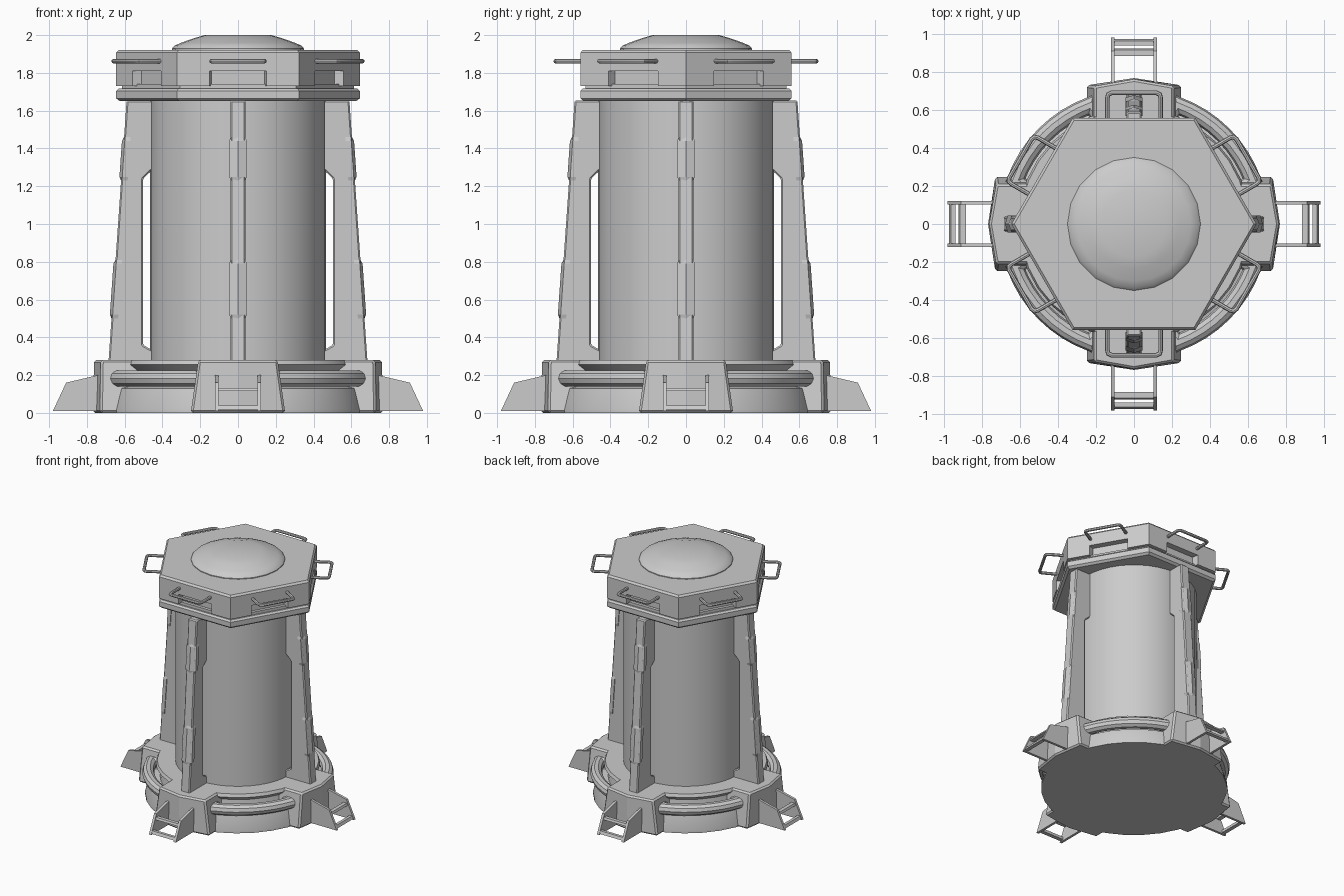
import bpy, bmesh
from math import sin, cos, pi, radians
from mathutils import Matrix, Vector

if "Cube" in bpy.data.objects:
    bpy.data.objects.remove(bpy.data.objects["Cube"])


def finish(name, bm, turn=0.0, smooth=False, bevel=0.0):
    bmesh.ops.remove_doubles(bm, verts=bm.verts, dist=1e-5)
    bmesh.ops.recalc_face_normals(bm, faces=bm.faces)
    bmesh.ops.rotate(bm, verts=bm.verts, matrix=Matrix.Rotation(turn, 3, 'Z'))
    me = bpy.data.meshes.new(name)
    bm.to_mesh(me)
    bm.free()
    ob = bpy.data.objects.new(name, me)
    bpy.context.collection.objects.link(ob)
    if bevel:
        m = ob.modifiers.new("edge_bevel", 'BEVEL')
        m.width, m.segments, m.limit_method = bevel, 1, 'ANGLE'
    if smooth:
        bpy.ops.object.select_all(action='DESELECT')
        ob.select_set(True)
        bpy.context.view_layer.objects.active = ob
        bpy.ops.object.shade_smooth_by_angle(angle=radians(32))
    return ob


def loft(bm, a, b):
    """Close a solid between two matching outlines."""
    va = [bm.verts.new(p) for p in a]
    vb = [bm.verts.new(p) for p in b]
    n = len(va)
    bm.faces.new(va)
    bm.faces.new(vb)
    for i in range(n):
        j = (i + 1) % n
        bm.faces.new((va[i], va[j], vb[j], vb[i]))


def plate(bm, prof, y0, y1):
    """Extrude an (x, z) profile along y."""
    loft(bm, [(x, y0, z) for x, z in prof], [(x, y1, z) for x, z in prof])


def lathe(name, prof, sides, smooth=True):
    bm = bmesh.new()
    vs = [bm.verts.new((r, 0, z)) for r, z in prof]
    es = [bm.edges.new(p) for p in zip(vs, vs[1:])]
    bmesh.ops.spin(bm, geom=vs + es, cent=(0, 0, 0), axis=(0, 0, 1),
                   angle=2 * pi, steps=sides, use_merge=True)
    return finish(name, bm, smooth=smooth)


def tube(name, pts, r, turn, sides=8):
    """Sweep a round section along a flat path."""
    bm = bmesh.new()
    pts = [Vector(p) for p in pts]
    up, rings = Vector((0, 0, 1)), []
    for i, p in enumerate(pts):
        d1 = (p - pts[i - 1]).normalized() if i else (pts[1] - p).normalized()
        d2 = (pts[i + 1] - p).normalized() if i < len(pts) - 1 else d1
        t = (d1 + d2).normalized()
        side = t.cross(up) / max(0.5, t.dot(d1))
        rings.append([bm.verts.new(p + r * (side * cos(a) + up * sin(a)))
                      for a in (2 * pi * k / sides for k in range(sides))])
    for a, b in zip(rings, rings[1:]):
        for k in range(sides):
            m = (k + 1) % sides
            bm.faces.new((a[k], a[m], b[m], b[k]))
    bm.faces.new(rings[0])
    bm.faces.new(rings[-1])
    return finish(name, bm, turn, smooth=True)


# central drum and base ring with a recess behind the grab rails
lathe("drum", [(0, 0.2), (0.465, 0.2), (0.465, 1.68), (0, 1.68)], 40)
lathe("base_ring", [(0, 0), (0.69, 0), (0.69, 0.02), (0.66, 0.13), (0.58, 0.15),
                    (0.57, 0.22), (0.61, 0.255), (0.60, 0.28), (0, 0.28)], 32)

# hexagonal head: lower rim, inner core, notched band, lid
lathe("head_rim", [(0, 1.65), (0.625, 1.65), (0.645, 1.665), (0.645, 1.705),
                   (0.63, 1.718), (0, 1.718)], 6, False)
lathe("head_core", [(0, 1.70), (0.615, 1.70), (0.615, 1.74), (0, 1.74)], 6, False)
R, AP = 0.645, 0.645 * cos(pi / 6)
outline = []
for k in range(6):
    rot = Matrix.Rotation(k * pi / 3, 3, 'Z')
    c = Vector((R, 0, 0))
    mid = Matrix.Rotation(pi / 6, 3, 'Z')
    notch = [mid @ Vector(p) for p in ((AP, -0.15, 0), (AP - 0.05, -0.14, 0),
                                       (AP - 0.05, 0.14, 0), (AP, 0.15, 0))]
    outline += [rot @ p for p in [c] + notch]
bm = bmesh.new()
loft(bm, [p + Vector((0, 0, 1.73)) for p in outline],
     [p + Vector((0, 0, 1.81)) for p in outline])
finish("head_notched_band", bm)
lathe("head_lid", [(0, 1.81), (R, 1.81), (R, 1.907), (R - 0.015, 1.922), (0, 1.922)],
      6, False)
lathe("lid_dome", [(0.35, 1.91), (0.35, 1.928), (0.335, 1.945), (0.30, 1.96),
                   (0.235, 1.983), (0.175, 2.0), (0, 2.0)], 20)

# thin handles on the six head faces
for k in range(6):
    tube(f"head_handle_{k + 1}",
         [(AP - 0.01, -0.14, 1.862), (0.665, -0.14, 1.862), (0.682, -0.135, 1.862),
          (0.69, -0.118, 1.862), (0.69, 0.118, 1.862), (0.682, 0.135, 1.862),
          (0.665, 0.14, 1.862), (AP - 0.01, 0.14, 1.862)],
         0.012, pi / 6 + k * pi / 3)


def fin_x(z):
    return 0.685 + (0.59 - 0.685) * (z - 0.28) / 1.37


for k in range(4):
    turn = k * pi / 2

    # base block
    bm = bmesh.new()
    loft(bm, [(0.4, -0.25, 0), (0.73, -0.25, 0), (0.768, 0, 0), (0.73, 0.25, 0), (0.4, 0.25, 0)],
         [(0.4, -0.21, 0.28), (0.725, -0.21, 0.28), (0.762, 0, 0.28),
          (0.725, 0.21, 0.28), (0.4, 0.21, 0.28)])
    finish(f"base_block_{k + 1}", bm, turn, bevel=0.012)

    # tapered fin, standing clear of the drum along its middle
    bm = bmesh.new()
    plate(bm, [(0.45, 0.27), (fin_x(0.27), 0.27), (fin_x(1.655), 1.655), (0.45, 1.655),
               (0.45, 1.29), (0.503, 1.24), (0.503, 0.36), (0.45, 0.33)], -0.04, 0.04)
    finish(f"fin_{k + 1}", bm, turn, bevel=0.008)

    # ridged armour strips on the fin edge
    bm = bmesh.new()
    for z0, z1 in ((0.5, 0.81), (1.23, 1.46)):
        def section(z, w, out):
            x = fin_x(z)
            return [(x - 0.035, -w, z), (x - 0.005, -w, z), (x + out, 0, z),
                    (x - 0.005, w, z), (x - 0.035, w, z)]
        zs = [(z0, 0.04, 0.0), (z0 + 0.02, 0.046, 0.01),
              (z1 - 0.02, 0.046, 0.01), (z1, 0.04, 0.0)]
        rows = [[bm.verts.new(p) for p in section(*s)] for s in zs]
        for a, b in zip(rows, rows[1:]):
            for i in range(5):
                j = (i + 1) % 5
                bm.faces.new((a[i], a[j], b[j], b[i]))
        bm.faces.new(rows[0])
        bm.faces.new(rows[-1])
    finish(f"fin_armour_{k + 1}", bm, turn)

    # foot step: two cheek plates and two treads
    bm = bmesh.new()
    for s in (-1, 1):
        plate(bm, [(0.72, 0.01), (0.98, 0.01), (0.91, 0.16), (0.72, 0.205)],
              s * 0.102, s * 0.122)
    plate(bm, [(0.885, 0.115), (0.922, 0.115), (0.915, 0.132), (0.885, 0.132)], -0.105, 0.105)
    plate(bm, [(0.94, 0.018), (0.972, 0.018), (0.963, 0.04), (0.94, 0.04)], -0.105, 0.105)
    finish(f"foot_step_{k + 1}", bm, turn)

    # curved grab rail between neighbouring blocks
    arc = [(0.665 * cos(a), 0.665 * sin(a), 0.182)
           for a in (radians(20 + 50 * i / 8) for i in range(9))]
    ends = [(0.56 * cos(radians(d)), 0.56 * sin(radians(d)), 0.182) for d in (16, 74)]
    tube(f"grab_rail_{k + 1}", [ends[0]] + arc + [ends[1]], 0.045, turn, 10)
